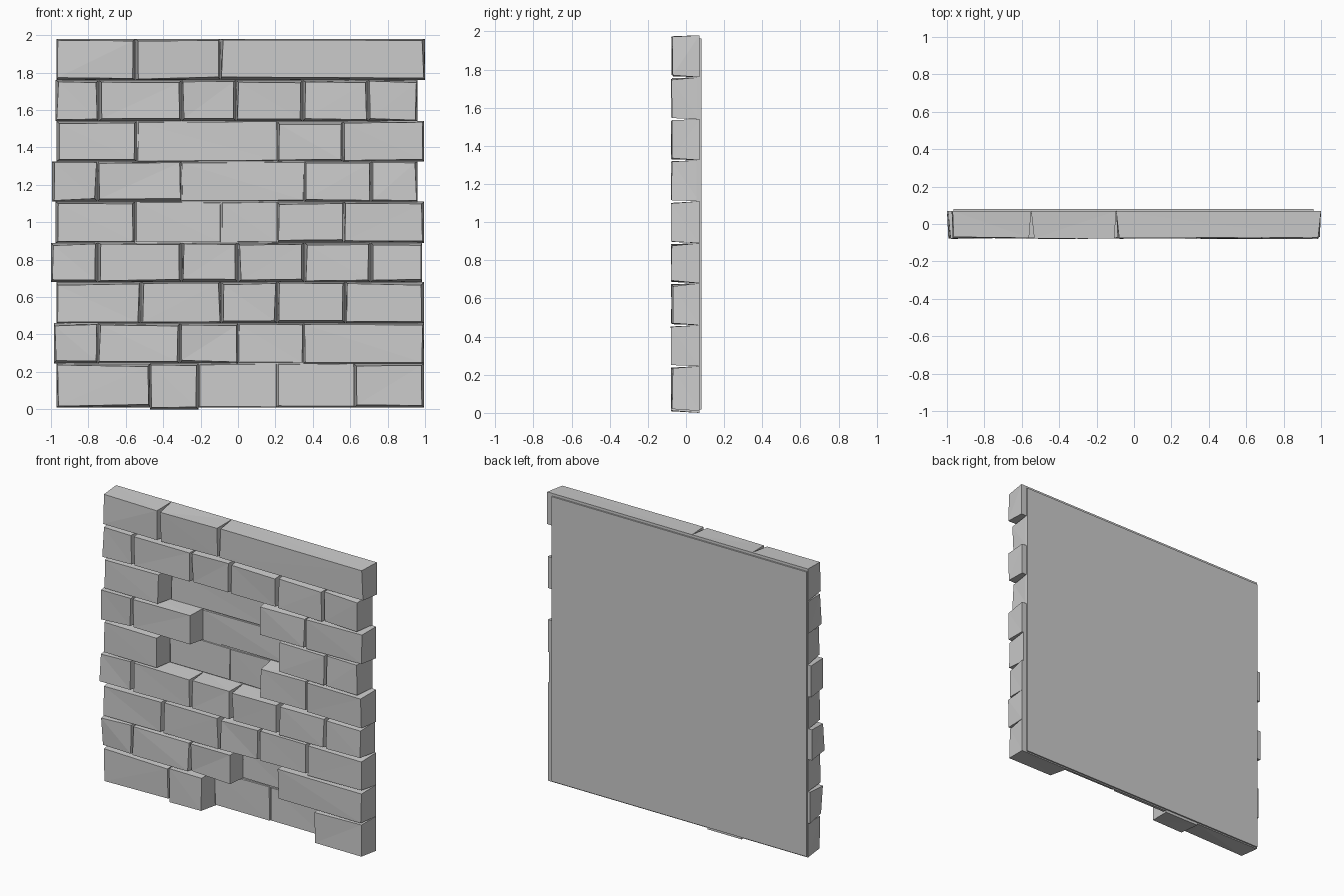
import bpy, bmesh, random

if "Cube" in bpy.data.objects:
    bpy.data.objects.remove(bpy.data.objects["Cube"])

random.seed(7)
BACK, FRONT, RECESS = 0.07, -0.08, 0.042

# Each course: bottom z, top z, joint positions along x, indices of sunken bricks
COURSES = [
    (0.01, 0.245, [-0.97, -0.47, -0.21, 0.21, 0.62, 0.995], {2, 3}),
    (0.245, 0.46, [-0.985, -0.75, -0.31, 0.00, 0.35, 0.995], {3}),
    (0.46, 0.68, [-0.97, -0.52, -0.09, 0.21, 0.575, 0.995], set()),
    (0.68, 0.89, [-1.0, -0.75, -0.30, 0.00, 0.355, 0.71, 0.985], set()),
    (0.89, 1.11, [-0.975, -0.55, -0.09, 0.21, 0.565, 0.995], {1, 2}),
    (1.11, 1.325, [-0.995, -0.75, -0.30, 0.355, 0.71, 0.96], {2}),
    (1.325, 1.54, [-0.97, -0.54, 0.21, 0.56, 0.995], {1}),
    (1.54, 1.76, [-0.975, -0.745, -0.30, -0.01, 0.345, 0.695, 0.96], set()),
    (1.76, 1.98, [-0.97, -0.55, -0.095, 1.0], {}),
]


def finish(bm, name):
    bmesh.ops.recalc_face_normals(bm, faces=bm.faces)
    bmesh.ops.triangulate(bm, faces=bm.faces)
    mesh = bpy.data.meshes.new(name)
    bm.to_mesh(mesh)
    bm.free()
    obj = bpy.data.objects.new(name, mesh)
    bpy.context.collection.objects.link(obj)


def add_block(bm, x0, x1, z0, z1, front, back, inset, rough):
    """Rough-cut block: straight at the back, tapered and uneven at the front."""
    r = random.uniform
    corners = [(x0, z0, 1, 1), (x1, z0, -1, 1), (x1, z1, -1, -1), (x0, z1, 1, -1)]
    b = [bm.verts.new((x, back, z)) for x, z, _, _ in corners]
    f = [bm.verts.new((x + sx * (inset + r(0, rough)), front + r(0, rough),
                       z + sz * (inset + r(0, rough)))) for x, z, sx, sz in corners]
    bm.faces.new(b)
    bm.faces.new(f[::-1])
    for i in range(4):
        j = (i + 1) % 4
        bm.faces.new((b[i], f[i], f[j], b[j]))


# Flat backing plate
bm = bmesh.new()
add_block(bm, -0.965, 0.96, 0.018, 1.962, 0.055, 0.08, 0, 0)
finish(bm, "backing_plate")

# Courses of bricks
for n, (z0, z1, joints, sunken) in enumerate(COURSES):
    bm = bmesh.new()
    for i, (x0, x1) in enumerate(zip(joints, joints[1:])):
        low = 0.0 if (n, i) == (0, 1) else z0
        deep = i in sunken
        add_block(bm, x0, x1, low, z1, RECESS if deep else FRONT, BACK,
                  0.001 if deep else 0.005, 0.008 if deep else 0.012)
    finish(bm, f"brick_course_{n + 1}")
